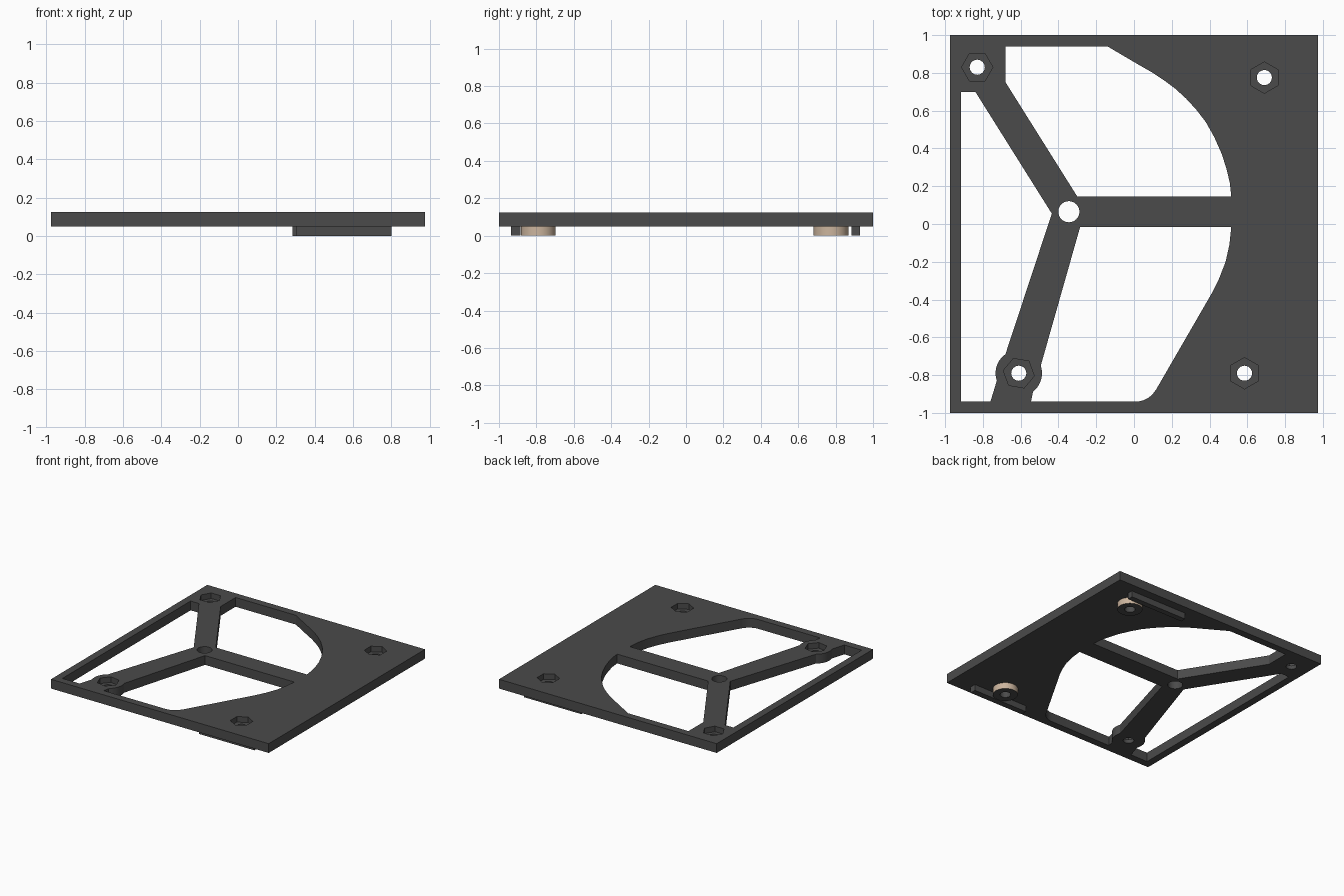
import bpy, bmesh, math
from math import radians, cos, sin

if "Cube" in bpy.data.objects:
    bpy.data.objects.remove(bpy.data.objects["Cube"])

Z0, Z1 = 0.05, 0.125          # plate underside and top
POCKET = 0.08                 # floor of the hexagonal nut pockets


def material(name, rgb):
    m = bpy.data.materials.new(name)
    m.diffuse_color = (*rgb, 1)
    m.use_nodes = True
    m.node_tree.nodes["Principled BSDF"].inputs["Base Color"].default_value = m.diffuse_color
    return m


GREY = material("dark_grey", (0.07, 0.07, 0.07))
TAN = material("tan", (0.60, 0.46, 0.34))


def prism(name, pts, z0, z1, mat=GREY):
    """Extrude a flat outline from z0 to z1."""
    bm = bmesh.new()
    face = bm.faces.new([bm.verts.new((x, y, z0)) for x, y in pts])
    ext = bmesh.ops.extrude_face_region(bm, geom=[face])
    for v in ext["geom"]:
        if isinstance(v, bmesh.types.BMVert):
            v.co.z = z1
    bmesh.ops.recalc_face_normals(bm, faces=bm.faces)
    me = bpy.data.meshes.new(name)
    bm.to_mesh(me)
    bm.free()
    me.materials.append(mat)
    ob = bpy.data.objects.new(name, me)
    bpy.context.collection.objects.link(ob)
    return ob


def arc(cx, cy, r, a0, a1, n):
    return [(cx + r * cos(radians(a0 + (a1 - a0) * i / n)),
             cy + r * sin(radians(a0 + (a1 - a0) * i / n))) for i in range(n + 1)]


def ring(cx, cy, r, n, turn=0):
    return arc(cx, cy, r, turn, turn + 360, n)[:-1]


def cut(target, pts, z0, z1):
    """Subtract a prism from the target."""
    cutter = prism("cutter", pts, z0, z1)
    cutter.hide_render = True
    mod = target.modifiers.new("cut", "BOOLEAN")
    mod.operation, mod.solver, mod.object = "DIFFERENCE", "EXACT", cutter
    bpy.context.view_layer.objects.active = target
    bpy.ops.object.modifier_apply(modifier=mod.name)
    bpy.data.objects.remove(cutter)


def smooth(ob):
    bpy.ops.object.select_all(action="DESELECT")
    ob.select_set(True)
    bpy.context.view_layer.objects.active = ob
    bpy.ops.object.shade_smooth_by_angle(angle=radians(30))


# base plate
plate = prism("base_plate", [(-0.975, -1), (0.975, -1), (0.975, 1), (-0.975, 1)], Z0, Z1)

# three large openings that leave the spokes, with a round boss on the lower spoke
boss = (-0.61, -0.79, 0.123)
left_opening = ([(-0.915, 0.70), (-0.84, 0.70), (-0.435, 0.055)]
                + arc(*boss, 125, 199, 10) + [(-0.76, -0.94), (-0.915, -0.94)])
back_opening = [(-0.68, 0.94), (-0.14, 0.94), (0.03, 0.84), (0.10, 0.80), (0.16, 0.76),
                (0.22, 0.715), (0.275, 0.665), (0.33, 0.605), (0.38, 0.54), (0.425, 0.46),
                (0.465, 0.37), (0.49, 0.29), (0.507, 0.22), (0.515, 0.145),
                (-0.30, 0.145), (-0.68, 0.75)]
front_opening = ([(-0.285, -0.015), (0.515, -0.015), (0.505, -0.11), (0.485, -0.20),
                  (0.45, -0.29), (0.41, -0.37), (0.115, -0.88)]
                 + arc(0.01, -0.82, 0.12, -30, -90, 6)
                 + [(-0.545, -0.94), (-0.535, -0.89)] + arc(*boss, -53, 19, 10))
for outline in (left_opening, back_opening, front_opening):
    cut(plate, outline, 0, 0.2)

# hub hole, then screw holes with nut pockets
cut(plate, ring(-0.345, 0.065, 0.056, 32), 0, 0.2)
screws = [(-0.83, 0.83, 0), (0.69, 0.775, 30), (-0.61, -0.79, 50), (0.585, -0.79, 30)]
for x, y, turn in screws:
    cut(plate, ring(x, y, 0.083, 6, turn), POCKET, 0.2)
    cut(plate, ring(x, y, 0.04, 24), 0, 0.2)
smooth(plate)

# round standoffs under the two right-hand screws: tan rim, grey end and bore
for name, (x, y, _) in zip(("back_standoff", "front_standoff"), (screws[1], screws[3])):
    pad = prism(name, ring(x, y, 0.093, 40), 0, Z0)
    cut(pad, ring(x, y, 0.04, 24), -0.1, 0.2)
    pad.data.materials.append(TAN)
    for p in pad.data.polygons:
        out = math.hypot(p.center.x - x, p.center.y - y) > 0.085
        p.material_index = int(out and abs(p.normal.z) < 0.5)
    smooth(pad)

# locating ribs beside the standoffs
for name, x0, y0, y1 in (("back_rib", 0.285, 0.885, 0.93), ("front_rib", 0.305, -0.935, -0.885)):
    prism(name, [(x0, y0), (0.80, y0), (0.80, y1), (x0, y1)], 0, Z0)
